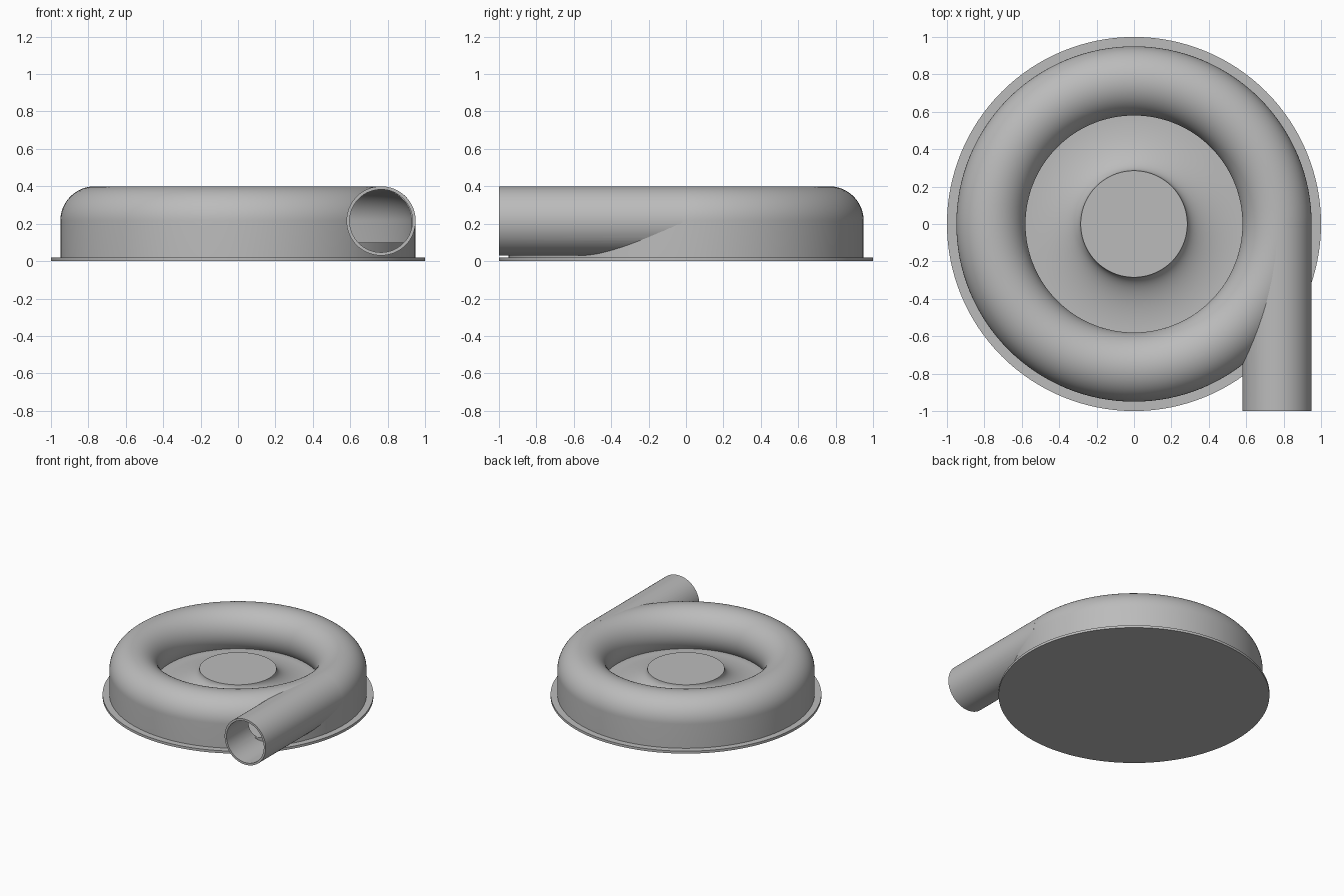
import bpy, bmesh
from math import sin, cos, pi, radians, sqrt

if "Cube" in bpy.data.objects:
    bpy.data.objects.remove(bpy.data.objects["Cube"])

metal = bpy.data.materials.new("cast_grey")
metal.use_nodes = True
GREY = (0.5, 0.5, 0.5, 1)
metal.diffuse_color = GREY
metal.node_tree.nodes["Principled BSDF"].inputs["Base Color"].default_value = GREY

TUBE_X, TUBE_Z = 0.765, 0.215   # centre of the spiral channel
OUTER, BORE = 0.185, 0.168      # tube radii
FLOOR = 0.1


def finish(bm, name):
    bmesh.ops.recalc_face_normals(bm, faces=bm.faces)
    mesh = bpy.data.meshes.new(name)
    bm.to_mesh(mesh)
    bm.free()
    mesh.materials.append(metal)
    obj = bpy.data.objects.new(name, mesh)
    bpy.context.collection.objects.link(obj)
    return obj


def arc(r, start, end, steps=32):
    """Points on the channel's circle, in degrees."""
    angles = [radians(start + (end - start) * i / steps) for i in range(steps + 1)]
    return [(TUBE_X + r * cos(a), TUBE_Z + r * sin(a)) for a in angles]


def revolve(name, profile, closed=False, steps=128):
    bm = bmesh.new()
    verts = [bm.verts.new((r, 0, z)) for r, z in profile]
    pairs = list(zip(verts, verts[1:] + verts[:1]))
    edges = [bm.edges.new(p) for p in (pairs if closed else pairs[:-1])]
    bmesh.ops.spin(bm, geom=verts + edges, cent=(0, 0, 0), axis=(0, 0, 1),
                   angle=2 * pi, steps=steps)
    bmesh.ops.remove_doubles(bm, verts=bm.verts, dist=1e-5)
    return finish(bm, name)


def extrude_y(name, loops, y0, y1):
    """Prism along y; two loops give a hollow tube."""
    bm = bmesh.new()
    ends = [[[bm.verts.new((x, y, z)) for x, z in loop] for loop in loops]
            for y in (y0, y1)]
    n = len(loops[0])
    for front, back in zip(*ends):
        for i in range(n):
            j = (i + 1) % n
            bm.faces.new((front[i], front[j], back[j], back[i]))
    for end in ends:
        if len(loops) == 1:
            bm.faces.new(end[0])
        else:
            for i in range(n):
                j = (i + 1) % n
                bm.faces.new((end[0][i], end[0][j], end[1][j], end[1][i]))
    return finish(bm, name)


def cut(obj, cutter):
    mod = obj.modifiers.new("cut", "BOOLEAN")
    mod.operation, mod.solver, mod.object = "DIFFERENCE", "EXACT", cutter
    cutter.hide_render = True
    bpy.context.view_layer.update()
    mesh = bpy.data.meshes.new_from_object(
        obj.evaluated_get(bpy.context.evaluated_depsgraph_get()))
    obj.modifiers.clear()
    obj.data = mesh


# Casing: flange, outer wall, rounded channel, floor and flared hub
drop = FLOOR - TUBE_Z
outer_end = 180 - (180 / pi) * (-0.671)
channel = arc(OUTER, 0, outer_end, 48)
flare = [(0.575 - 0.29 * sin(t), 0.227 - 0.127 * cos(t))
         for t in [i * pi / 40 for i in range(21)]]
casing = revolve("volute_casing",
                 [(0, 0), (1, 0), (1, 0.02), (0.95, 0.02)] + channel
                 + [(0.62, FLOOR)] + flare + [(0, 0.227)])

# Cutters: the hollow channel and the outlet bore above the floor
inner_end = 222
cavity = revolve("channel_cutter",
                 [(TUBE_X + BORE, FLOOR)] + arc(BORE, 0, inner_end, 48)
                 + [(TUBE_X - sqrt(BORE ** 2 - drop ** 2), FLOOR)], closed=True)
bore = extrude_y("bore_cutter", [arc(BORE, -43, 223, 60)], -1.1, -0.1)

# Outlet pipe
pipe = extrude_y("outlet_pipe",
                 [arc(r, 0, 360 - 360 / 64, 63) for r in (OUTER, BORE)], -1, -0.02)

cut(casing, cavity)
cut(casing, bore)
cut(pipe, cavity)
for cutter in (cavity, bore):
    bpy.data.objects.remove(cutter)

# Smooth shading with sharp edges kept
bpy.ops.object.select_all(action="DESELECT")
for obj in (casing, pipe):
    obj.select_set(True)
bpy.context.view_layer.objects.active = casing
bpy.ops.object.shade_smooth_by_angle(angle=radians(30))
